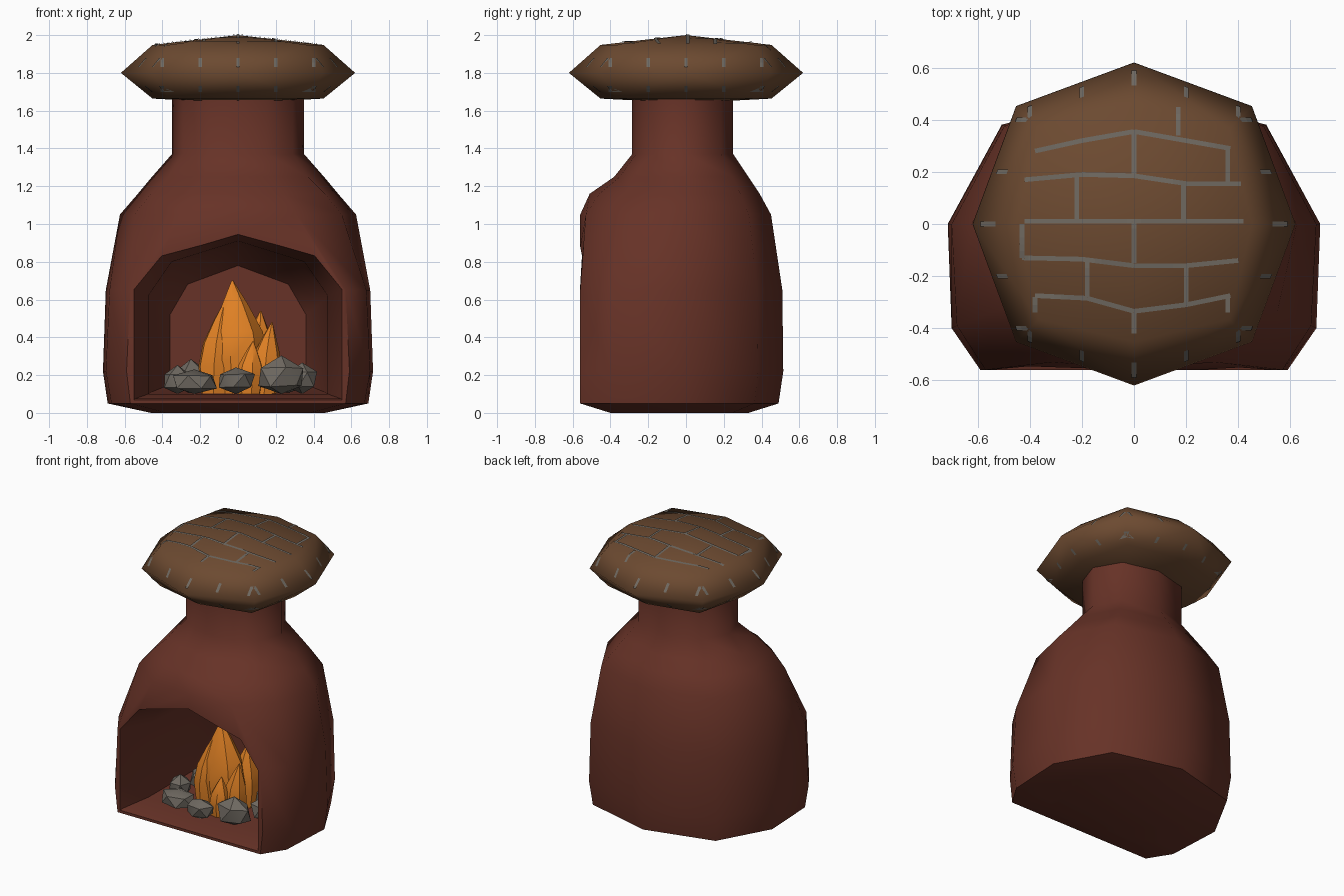
import bpy, bmesh, math, random
from mathutils import Vector
from mathutils.bvhtree import BVHTree

if "Cube" in bpy.data.objects:
    bpy.data.objects.remove(bpy.data.objects["Cube"])

random.seed(4)


def material(name, rgb):
    m = bpy.data.materials.new(name)
    m.diffuse_color = (*rgb, 1)
    m.use_nodes = True
    m.node_tree.nodes["Principled BSDF"].inputs["Base Color"].default_value = m.diffuse_color
    return m


CLAY = material("red_clay", (0.135, 0.032, 0.02))
BROWN = material("brick_brown", (0.15, 0.068, 0.03))
GREY = material("stone_grey", (0.16, 0.142, 0.12))
ORANGE = material("flame_orange", (0.75, 0.22, 0.018))


def finish(name, bm, mat, angle=None):
    bmesh.ops.recalc_face_normals(bm, faces=bm.faces)
    me = bpy.data.meshes.new(name)
    bm.to_mesh(me)
    bm.free()
    ob = bpy.data.objects.new(name, me)
    bpy.context.collection.objects.link(ob)
    me.materials.append(mat)
    if angle:
        smooth(ob, angle)
    return ob


def smooth(ob, angle):
    bpy.ops.object.select_all(action='DESELECT')
    ob.select_set(True)
    bpy.context.view_layer.objects.active = ob
    bpy.ops.object.shade_smooth_by_angle(angle=math.radians(angle))


def loft(bm, rings):
    """Skin a list of equal-length closed rings and cap both ends."""
    vs = [[bm.verts.new(p) for p in r] for r in rings]
    n = len(vs[0])
    for a, b in zip(vs, vs[1:]):
        for i in range(n):
            j = (i + 1) % n
            bm.faces.new((a[i], a[j], b[j], b[i]))
    bm.faces.new(vs[0])
    bm.faces.new(vs[-1])


def mirrored(half):
    """Half outline, first and last points on x = 0 -> full closed outline."""
    return half + [(-x, y) for x, y in half[-2:0:-1]]


# Pot body: height, half width, back y, front shoulder, front corner, front y
levels = [
    (0.00, .46, .33, (.46, -.28), (.38, -.40), -.40),
    (0.05, .69, .49, (.67, -.40), (.57, -.56), -.56),
    (0.22, .715, .515, (.70, -.40), (.59, -.56), -.56),
    (0.65, .70, .51, (.68, -.39), (.57, -.56), -.56),
    (1.05, .625, .45, (.55, -.34), (.31, -.53), -.56),
    (1.16, .53, .39, (.46, -.32), (.24, -.46), -.51),
    (1.25, .455, .33, (.37, -.28), (.18, -.35), -.38),
    (1.37, .35, .25, (.29, -.18), (.15, -.265), -.285),
    (1.67, .35, .25, (.29, -.18), (.15, -.265), -.285)]
bm = bmesh.new()
loft(bm, [[(x, y, z) for x, y in mirrored(
    [(0, B), (.71 * X, .74 * B), (X, 0), sh, co, (0, F)])]
    for z, X, B, sh, co, F in levels])
body = finish("pot_body", bm, CLAY)

# Arched fire chamber, flared at the mouth, cut out of the body
arches = [  # y, half width, floor, spring height, crown
    (-.62, .57, .05, .66, .96),
    (-.54, .545, .075, .65, .94),
    (-.34, .475, .10, .62, .91),
    (.12, .46, .11, .60, .88),
    (.33, .36, .15, .52, .78)]
bm = bmesh.new()
loft(bm, [[(x, y, z) for x, z in mirrored(
    [(0, f), (w, f), (w, s), (.74 * w, s + .62 * (c - s)), (0, c)])]
    for y, w, f, s, c in arches])
cutter = finish("chamber_cutter", bm, CLAY)
cutter.hide_render = True
mod = body.modifiers.new("chamber", 'BOOLEAN')
mod.operation = 'DIFFERENCE'
mod.object = cutter
bpy.context.view_layer.objects.active = body
bpy.ops.object.modifier_apply(modifier="chamber")
bpy.data.objects.remove(cutter)
smooth(body, 50)

# Cap: once-divided cube rounded into a flattened cushion
bm = bmesh.new()
bmesh.ops.create_cube(bm, size=2)
bmesh.ops.subdivide_edges(bm, edges=bm.edges[:], cuts=1, use_grid_fill=True)
for v in bm.verts:
    k = sum(abs(c) > .5 for c in v.co)
    f = .62 * {1: 1, 2: .73, 3: .59}[k]
    h = (.2 if v.co.z > 0 else .16) * (1 if k == 1 else .74 if v.co.z > 0 else .85)
    v.co = (v.co.x * f, v.co.y * f, 1.8 + v.co.z * h)
bmesh.ops.triangulate(bm, faces=bm.faces[:])
tree = BVHTree.FromBMesh(bm)
finish("cap", bm, BROWN, 80)

# Mortar lines: thin strips dropped onto the cap surface
mortar = bmesh.new()


def strip(p, q, to_ray, width=.018):
    p, q = Vector(p), Vector(q)
    d = (q - p).normalized()
    side = Vector((-d.y, d.x)) * width / 2
    n = max(2, int((q - p).length / .025))
    last = None
    for i in range(n + 1):
        c = p.lerp(q, i / n)
        pair = []
        for s in (c - side, c + side):
            origin, ray = to_ray(s)
            hit, normal = tree.ray_cast(origin, ray)[:2]
            if hit is None:
                pair = None
                break
            pair.append(mortar.verts.new(hit - ray * .005))
        if pair and last:
            mortar.faces.new((last[0], pair[0], pair[1], last[1]))
        last = pair


def from_top(s):
    return Vector((s.x, s.y, 3)), Vector((0, 0, -1))


courses = [  # slightly wavy rows, left to right
    [(-.38, .28), (-.2, .32), (0, .355), (.2, .32), (.37, .29)],
    [(-.42, .17), (-.2, .19), (0, .185), (.2, .155), (.41, .155)],
    [(-.42, .01), (0, .01), (.42, .01)],
    [(-.43, -.13), (-.2, -.135), (0, -.16), (.2, -.16), (.4, -.14)],
    [(-.38, -.275), (-.18, -.285), (0, -.335), (.2, -.31), (.37, -.275)]]
for row in courses:
    for a, b in zip(row, row[1:]):
        strip(a, b, from_top)
for x, y0, y1 in [(0, .35, .19), (.36, .29, .16), (-.22, .18, .02), (.19, .155, .01),
                  (0, .01, -.15), (-.43, 0, -.13), (-.18, -.14, -.28), (.2, -.16, -.31),
                  (.17, .45, .34), (0, -.34, -.42), (-.38, -.28, -.34), (.36, -.28, -.34)]:
    strip((x, y0), (x, y1), from_top)

# Short mortar dashes around the four sides of the cap
for turn in range(4):
    a = turn * math.pi / 2
    out = Vector((math.sin(a), -math.cos(a), 0))
    along = Vector((math.cos(a), math.sin(a), 0))

    def from_side(s):
        return out * 2 + along * s.x + Vector((0, 0, s.y)), -out

    for x in (-.4, -.2, 0, .2, .4):
        for z0, z1 in ((1.70, 1.73), (1.83, 1.88)):
            strip((x, z0), (x, z1), from_side)
finish("cap_mortar", mortar, GREY)

# Flames: leaf-shaped spindles with leaning tips
for i, (x, y, r, top, lean, squash) in enumerate([
        (0, -.15, .165, .70, -.03, .75), (-.12, -.17, .10, .59, .05, .9),
        (.14, -.24, .085, .48, .04, .8), (.10, -.06, .11, .54, .02, .9),
        (.06, -.30, .075, .38, .02, .8), (-.06, -.04, .10, .50, -.03, .9)]):
    bm = bmesh.new()
    rings = []
    for t, k in ((0, .8), (.3, 1), (.55, .85), (.8, .42), (1, .03)):
        rings.append([(x + lean * t * t + r * k * math.cos(b),
                       y + squash * r * k * math.sin(b), .10 + (top - .10) * t)
                      for b in (j * math.tau / 7 + i for j in range(7))])
    loft(bm, rings)
    finish(f"flame_{i + 1}", bm, ORANGE, 40)

# Ring of stones: x, y, half width, height
for i, (x, y, w, h) in enumerate([
        (-.01, -.42, .105, .14), (-.23, -.36, .12, .13), (.23, -.37, .135, .19),
        (.34, -.20, .085, .16), (-.32, -.20, .08, .14), (-.25, -.04, .10, .17),
        (.25, -.02, .10, .15), (0, .08, .11, .14)]):
    bm = bmesh.new()
    bmesh.ops.create_icosphere(bm, subdivisions=1, radius=1)
    spin = random.uniform(0, 6)
    for v in bm.verts:
        p = v.co * random.uniform(.9, 1.12)
        cx = p.x * math.cos(spin) - p.y * math.sin(spin)
        cy = p.x * math.sin(spin) + p.y * math.cos(spin)
        v.co = (x + w * cx, y + .085 * cy, max(.10, .11 + h * (.42 + .55 * p.z)))
    finish(f"stone_{i + 1}", bm, GREY, 35)
